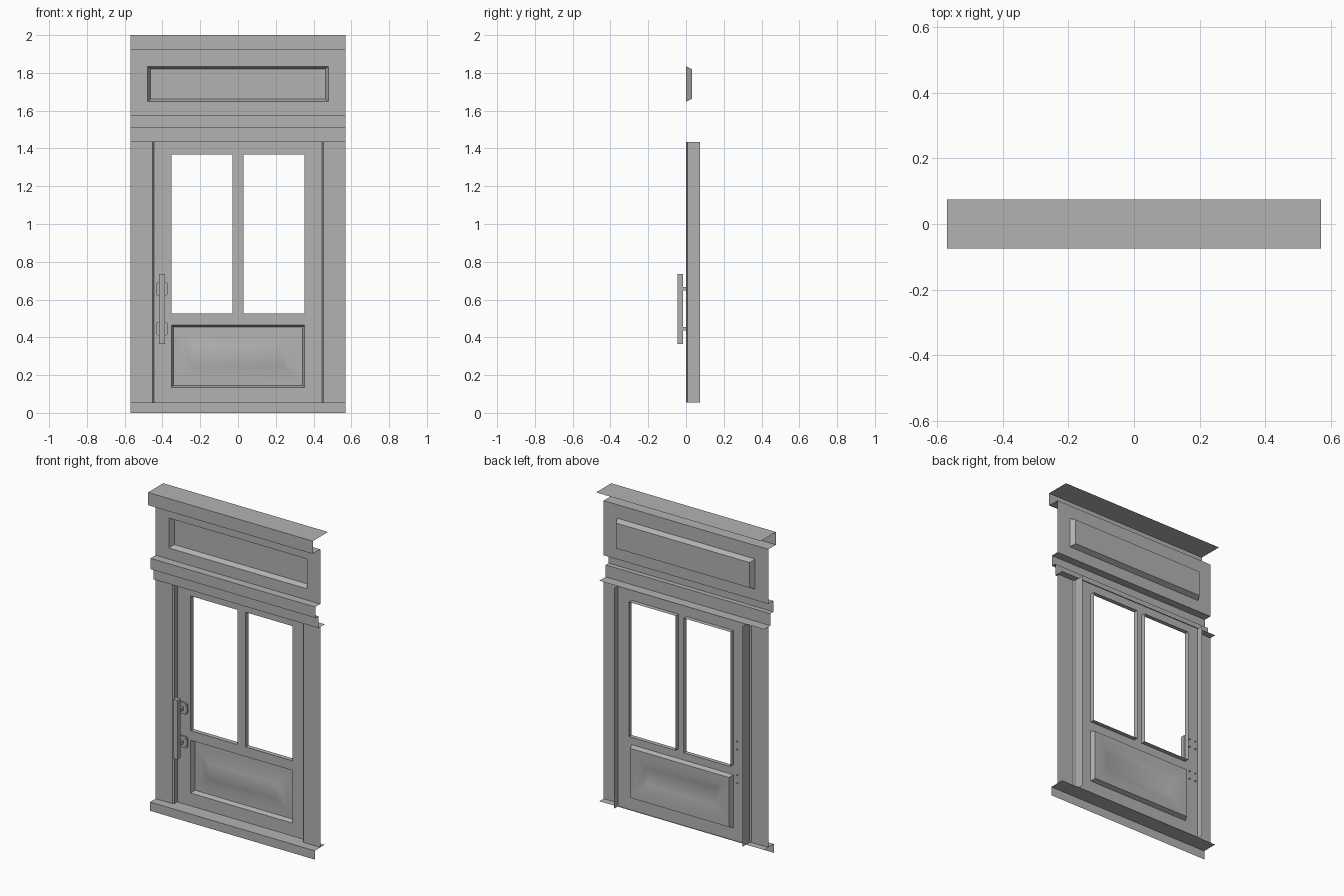
import bpy, bmesh
from mathutils import Matrix

if "Cube" in bpy.data.objects:
    bpy.data.objects.remove(bpy.data.objects["Cube"], do_unlink=True)

grey = bpy.data.materials.new("plain_grey")
grey.use_nodes = True
GREY = (0.45, 0.45, 0.45, 1)
grey.diffuse_color = GREY
grey.node_tree.nodes["Principled BSDF"].inputs["Base Color"].default_value = GREY

HALF = 0.57      # half width of the surround
JAMB = 0.445     # half width of the doorway
BACK = 0.075     # rear edge of the surround
DOOR = 0.035     # front plane of the door
REAR = 0.063     # rear plane of the door
SILL, HEAD = 0.055, 1.435


def finish(name, bm, smooth=False):
    bmesh.ops.remove_doubles(bm, verts=bm.verts, dist=0.0005)
    mesh = bpy.data.meshes.new(name)
    bm.to_mesh(mesh)
    bm.free()
    mesh.materials.append(grey)
    obj = bpy.data.objects.new(name, mesh)
    bpy.context.collection.objects.link(obj)
    if smooth:
        bpy.ops.object.select_all(action='DESELECT')
        obj.select_set(True)
        bpy.context.view_layer.objects.active = obj
        bpy.ops.object.shade_smooth_by_angle()
    return obj


def strip(name, path_a, path_b):
    """Open sheet between two matching paths."""
    bm = bmesh.new()
    a = [bm.verts.new(p) for p in path_a]
    b = [bm.verts.new(p) for p in path_b]
    for i in range(len(a) - 1):
        bm.faces.new((a[i], b[i], b[i + 1], a[i + 1]))
    return finish(name, bm)


def moulding(name, profile):
    """Run a (y, z) profile across the full width."""
    return strip(name, [(HALF, y, z) for y, z in profile],
                 [(-HALF, y, z) for y, z in profile])


def nest(bm, rings, cap):
    """Bridge nested rectangles given as (x0, x1, z0, z1, y)."""
    loops = []
    for x0, x1, z0, z1, y in rings:
        corners = ((x0, z0), (x1, z0), (x1, z1), (x0, z1))
        loops.append([bm.verts.new((x, y, z)) for x, z in corners])
    for o, n in zip(loops, loops[1:]):
        for i in range(4):
            j = (i + 1) % 4
            bm.faces.new((o[i], o[j], n[j], n[i]))
    if cap:
        bm.faces.new(loops[-1])


def box(bm, x, y0, y1, z, w, h):
    m = Matrix.Translation((x, (y0 + y1) / 2, z)) @ Matrix.Diagonal((w, y1 - y0, h, 1))
    return bmesh.ops.create_cube(bm, size=1, matrix=m)["verts"]


# Surround mouldings
moulding("cornice", [(BACK, 2), (-BACK, 2), (-BACK, 1.92), (0, 1.92)])
moulding("lintel", [(0, 1.578), (-0.05, 1.578), (-0.05, 1.51), (-0.02, 1.51),
                    (-0.02, HEAD), (0.042, HEAD)])
moulding("sill", [(0.042, SILL), (-0.055, SILL), (-0.055, 0)])

# Frieze with a recessed panel
bm = bmesh.new()
nest(bm, [(-HALF, HALF, 1.578, 1.92, 0), (-0.478, 0.478, 1.648, 1.835, 0),
          (-0.462, 0.462, 1.662, 1.82, 0.031)], True)
finish("frieze_panel", bm)

# Side jambs with chamfered reveals
for side, s in (("left", 1), ("right", -1)):
    path = [(s * x, y) for x, y in ((HALF, 0), (0.453, 0), (JAMB, 0.008), (JAMB, BACK))][::s]
    strip(side + "_jamb", [(x, y, SILL) for x, y in path], [(x, y, HEAD) for x, y in path])

# Door leaf: two open lights above a raised panel
bm = bmesh.new()
RAIL = 0.495
for s in (1, -1):
    outer, inner = sorted((0, s * JAMB)), sorted((s * 0.028, s * 0.352))
    nest(bm, [(*outer, RAIL, HEAD, DOOR), (*inner, 0.525, 1.368, DOOR),
              (*inner, 0.525, 1.368, REAR)], False)
nest(bm, [(-JAMB, JAMB, SILL, RAIL, DOOR), (-0.352, 0.352, 0.135, 0.465, DOOR),
          (-0.342, 0.342, 0.145, 0.455, REAR), (-0.297, 0.297, 0.193, 0.407, REAR),
          (-0.237, 0.237, 0.25, 0.35, 0.043)], True)
finish("door_leaf", bm, True)

# Pull handle: bar, standoffs and plates with clipped corners
HX = -0.403
bm = bmesh.new()
box(bm, HX, -0.045, -0.016, 0.55, 0.031, 0.37)
finish("handle_bar", bm)
for place, z in (("upper", 0.657), ("lower", 0.446)):
    bm = bmesh.new()
    box(bm, HX, -0.016, DOOR, z, 0.018, 0.02)
    finish(place + "_handle_standoff", bm)
    bm = bmesh.new()
    box(bm, HX, 0.026, DOOR, z, 0.062, 0.072)
    edges = [e for e in bm.edges if abs(e.verts[0].co.y - e.verts[1].co.y) > 0.005]
    bmesh.ops.bevel(bm, geom=edges, offset=0.008, segments=1, affect='EDGES')
    for dx in (-0.021, 0.021):
        for dz in (-0.025, 0.025):
            box(bm, HX + dx, 0.024, 0.045, z + dz, 0.005, 0.005)
    finish(place + "_handle_plate", bm)
